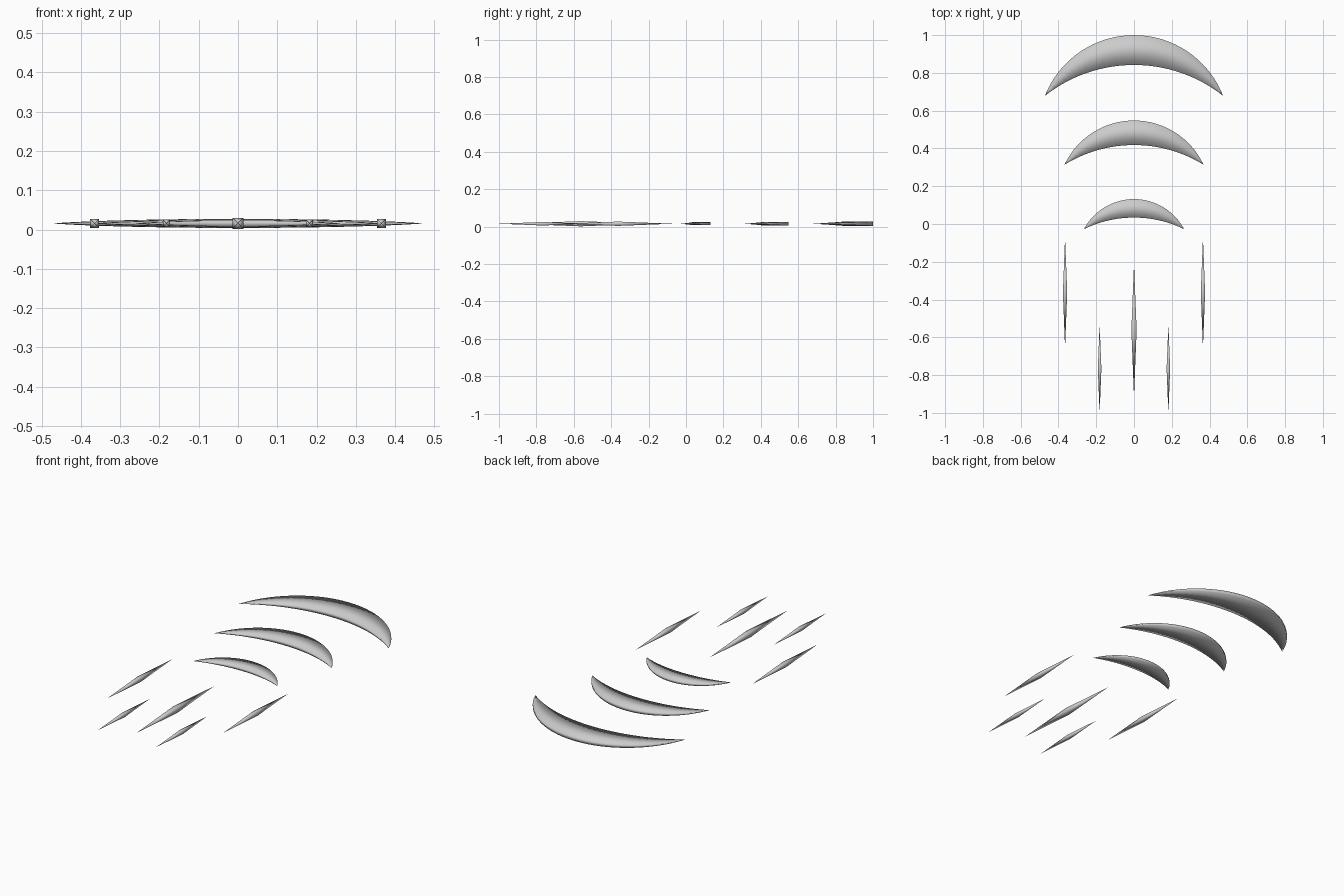
import bpy, bmesh, math

cube = bpy.data.objects.get("Cube")
if cube:
    bpy.data.objects.remove(cube, do_unlink=True)

grey = bpy.data.materials.new("light_grey")
grey.use_nodes = True
COLOUR = (0.6, 0.6, 0.6, 1)
grey.diffuse_color = COLOUR
grey.node_tree.nodes["Principled BSDF"].inputs["Base Color"].default_value = COLOUR

MID_Z = 0.0155


def add_object(name, bm):
    bmesh.ops.recalc_face_normals(bm, faces=bm.faces)
    for face in bm.faces:
        face.smooth = True
    mesh = bpy.data.meshes.new(name)
    bm.to_mesh(mesh)
    bm.free()
    mesh.materials.append(grey)
    obj = bpy.data.objects.new(name, mesh)
    bpy.context.collection.objects.link(obj)
    return obj


def arc_point(half, tip_y, top_y, t):
    """Point on the circular arc through both tips and the top, t in -1..1."""
    rise = top_y - tip_y
    radius = (half * half + rise * rise) / (2 * rise)
    angle = t * math.atan2(half, radius - rise)
    return radius * math.sin(angle), top_y - radius * (1 - math.cos(angle))


def crescent(name, half, tip_y, outer_y, inner_y, thick, steps=32):
    """Curved blade whose four-sided section tapers to a point at each tip."""
    bm = bmesh.new()
    rings = []
    for i in range(1, steps):
        t = 2 * i / steps - 1
        h = thick * math.cos(t * math.pi / 2)
        outer = arc_point(half, tip_y, outer_y, t)
        inner = arc_point(half, tip_y, inner_y, t)
        rings.append([bm.verts.new((*p, MID_Z + s * h))
                      for p, s in ((outer, 1), (inner, 1), (inner, -1), (outer, -1))])
    for a, b in zip(rings, rings[1:]):
        for k in range(4):
            n = (k + 1) % 4
            bm.faces.new((a[k], a[n], b[n], b[k]))
    for ring, x in ((rings[0], -half), (rings[-1], half)):
        tip = bm.verts.new((x, tip_y, MID_Z))
        for k in range(4):
            bm.faces.new((ring[k], ring[(k + 1) % 4], tip))
    return add_object(name, bm)


def needle(name, x, y, half_length, half_width):
    """Long four-sided double point lying along y."""
    bm = bmesh.new()
    w = half_width
    ring = [bm.verts.new((x + sx * w, y, MID_Z + sz * w))
            for sx, sz in ((1, 1), (-1, 1), (-1, -1), (1, -1))]
    for side in (-1, 1):
        tip = bm.verts.new((x, y + side * half_length, MID_Z))
        for k in range(4):
            bm.faces.new((ring[k], ring[(k + 1) % 4], tip))
    return add_object(name, bm)


# Three nested crescents, shrinking toward the front
crescent("large_crescent", 0.472, 0.678, 1.0, 0.842, 0.0115)
crescent("middle_crescent", 0.368, 0.314, 0.548, 0.418, 0.0100)
crescent("small_crescent", 0.265, -0.027, 0.132, 0.034, 0.0080)

# Five needles: one in the centre, two mirrored pairs
needle("centre_needle", 0, -0.562, 0.352, 0.014)
for label, side in (("left", 1), ("right", -1)):
    needle(label + "_outer_needle", side * 0.365, -0.363, 0.292, 0.0115)
    needle(label + "_inner_needle", side * 0.182, -0.766, 0.234, 0.0095)
